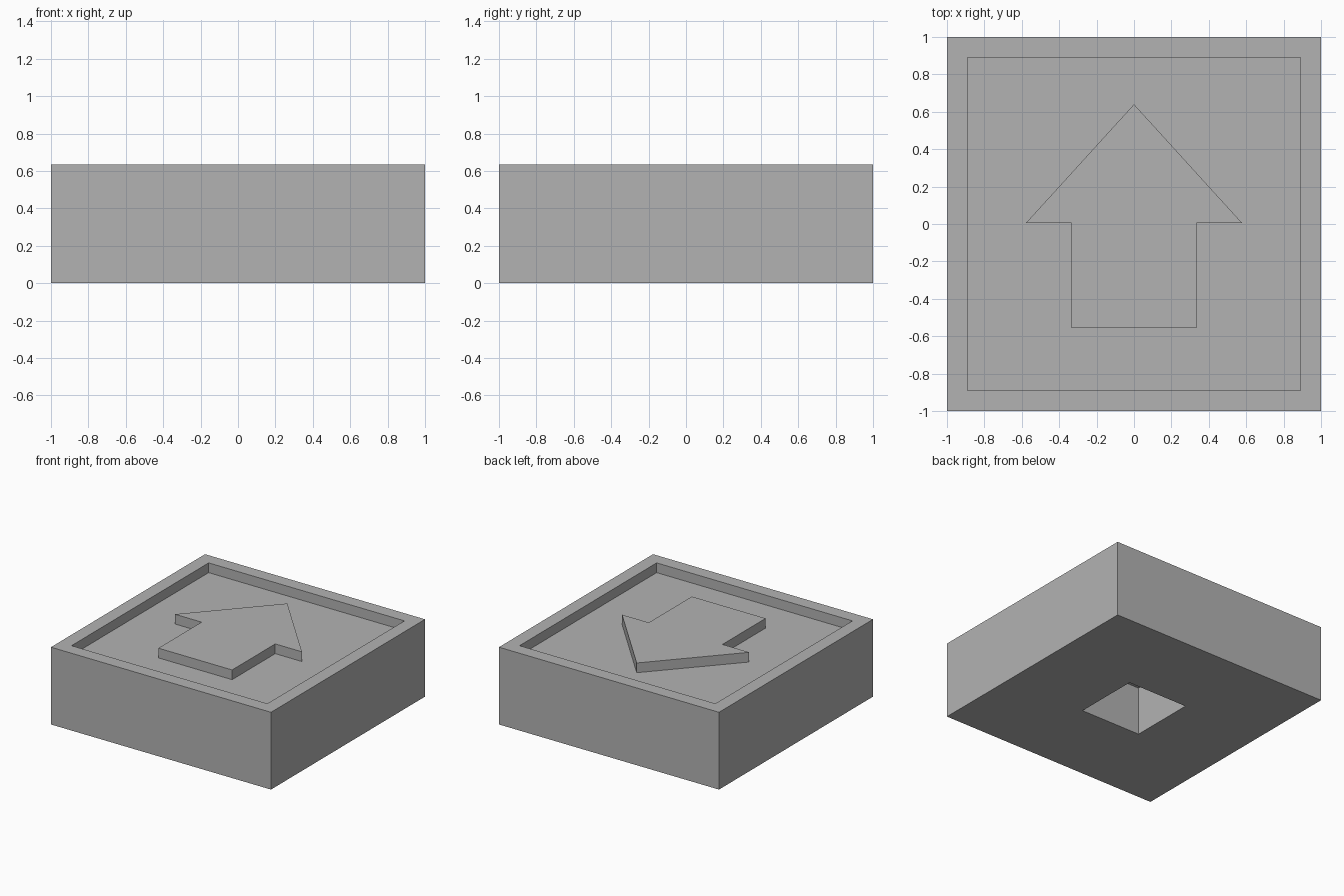
import bpy
import bmesh

default = bpy.data.objects.get("Cube")
if default:
    bpy.data.objects.remove(default, do_unlink=True)

HEIGHT = 0.635
FLOOR = 0.555          # floor of the recess in the top
SOCKET_TOP = 0.40      # ceiling of the socket in the underside
OVERLAP = 0.1          # how far cutters reach past the body

grey = bpy.data.materials.new("plain grey")
grey.use_nodes = True
colour = (0.45, 0.45, 0.45, 1)
grey.diffuse_color = colour
grey.node_tree.nodes["Principled BSDF"].inputs["Base Color"].default_value = colour


def prism(name, outline, bottom, top):
    """Extrude a flat outline (counter-clockwise) from bottom to top."""
    bm = bmesh.new()
    face = bm.faces.new([bm.verts.new((x, y, bottom)) for x, y in outline])
    extruded = bmesh.ops.extrude_face_region(bm, geom=[face], use_keep_orig=True)
    verts = [v for v in extruded["geom"] if isinstance(v, bmesh.types.BMVert)]
    bmesh.ops.translate(bm, verts=verts, vec=(0, 0, top - bottom))
    bmesh.ops.recalc_face_normals(bm, faces=bm.faces)
    mesh = bpy.data.meshes.new(name)
    bm.to_mesh(mesh)
    bm.free()
    mesh.materials.append(grey)
    obj = bpy.data.objects.new(name, mesh)
    bpy.context.collection.objects.link(obj)
    return obj


def square(half):
    return [(-half, -half), (half, -half), (half, half), (-half, half)]


def cut(target, cutter):
    """Subtract the cutter from the target, then discard the cutter."""
    mod = target.modifiers.new(cutter.name, "BOOLEAN")
    mod.operation = "DIFFERENCE"
    mod.solver = "EXACT"
    mod.object = cutter
    cutter.hide_render = True
    bpy.context.view_layer.objects.active = target
    bpy.ops.object.modifier_apply(modifier=mod.name)
    bpy.data.objects.remove(cutter, do_unlink=True)


# Square block with a raised rim and a blind socket underneath
body = prism("block_body", square(1), 0, HEIGHT)
cut(body, prism("recess_cutter", square(0.89), FLOOR, HEIGHT + OVERLAP))
cut(body, prism("socket_cutter", square(0.275), -OVERLAP, SOCKET_TOP))

# Raised arrow pointing to the back, level with the rim
right_half = [(0.335, -0.555), (0.335, 0.005), (0.578, 0.005)]
left_half = [(-x, y) for x, y in reversed(right_half)]
prism("raised_arrow", right_half + [(0, 0.64)] + left_half, FLOOR, HEIGHT)
